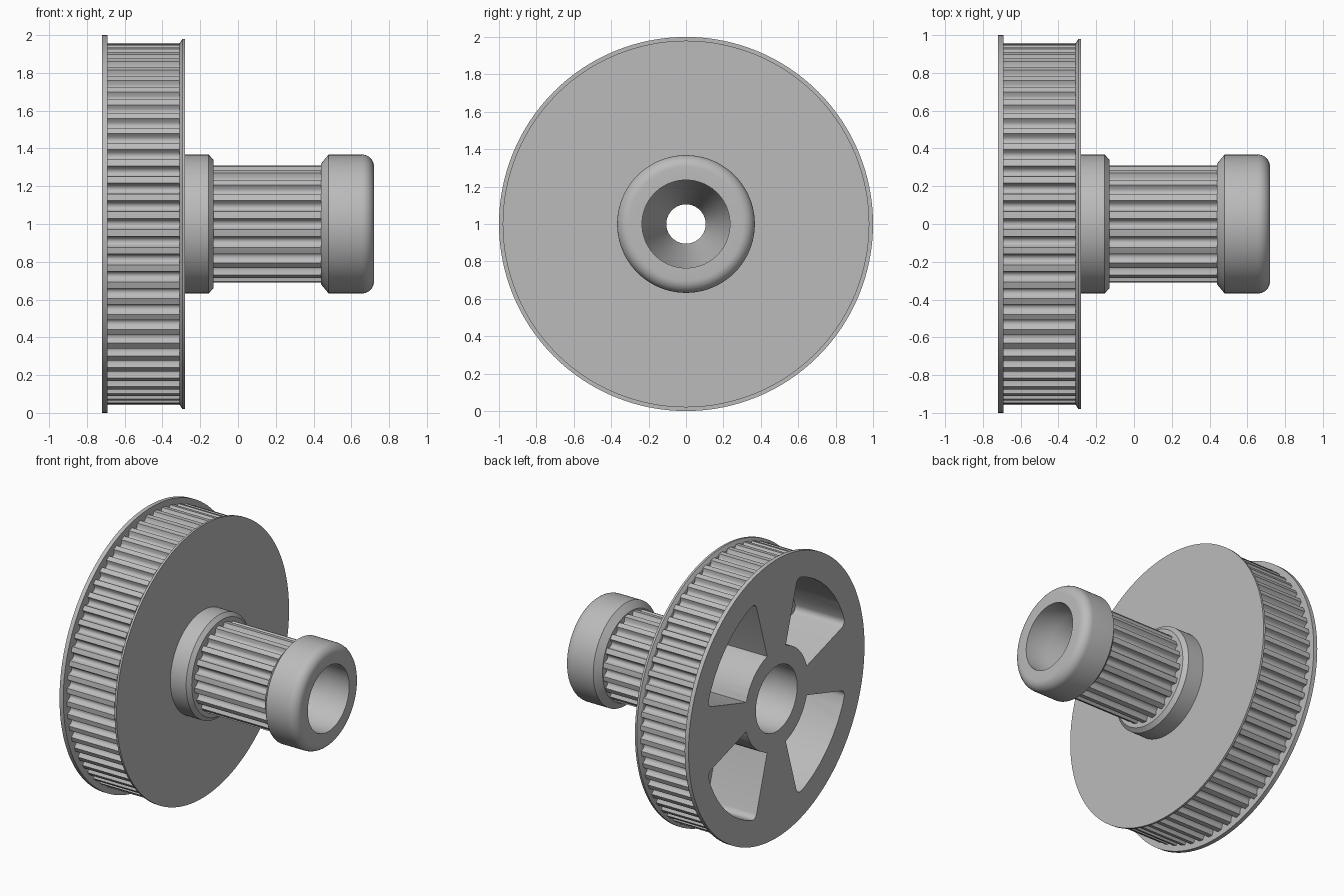
import bpy, bmesh, math

cube = bpy.data.objects.get("Cube")
if cube:
    bpy.data.objects.remove(cube, do_unlink=True)

grey = bpy.data.materials.new("plain grey")
grey.use_nodes = True
tone = (0.5, 0.5, 0.5, 1)
grey.diffuse_color = tone
grey.node_tree.nodes["Principled BSDF"].inputs["Base Color"].default_value = tone

BORE, NECK = 0.235, 0.105


def polar(x, r, a):
    """Point around the axle, which runs along x at height 1."""
    return (x, r * math.cos(a), 1 + r * math.sin(a))


def finish(name, bm):
    bmesh.ops.recalc_face_normals(bm, faces=bm.faces)
    mesh = bpy.data.meshes.new(name)
    bm.to_mesh(mesh)
    bm.free()
    mesh.materials.append(grey)
    obj = bpy.data.objects.new(name, mesh)
    bpy.context.collection.objects.link(obj)
    return obj


def skin(name, loops):
    """Join matching closed loops of points into a closed ring."""
    bm = bmesh.new()
    rings = [[bm.verts.new(p) for p in loop] for loop in loops]
    count = len(rings[0])
    for i, ring in enumerate(rings):
        nxt = rings[(i + 1) % len(rings)]
        for j in range(count):
            k = (j + 1) % count
            bm.faces.new((ring[j], ring[k], nxt[k], nxt[j]))
    return finish(name, bm)


def lathe(name, profile, steps=128):
    angles = [math.tau * i / steps for i in range(steps)]
    return skin(name, [[polar(x, r, a) for a in angles] for x, r in profile])


def toothed_ring(name, x0, x1, r_in, r_out, teeth, depth):
    """Belt teeth: flat lands between round grooves."""
    pitch = math.tau / teeth
    outline = []
    for t in range(teeth):
        for i in range(9):
            s = -1 + i / 4
            dip = depth * math.sqrt(1 - s * s)
            outline.append((pitch * (t + 0.31 * s), r_out - dip))
        outline.append((pitch * (t + 0.5), r_out))
    loops = []
    for x, inner in ((x0, True), (x0, False), (x1, False), (x1, True)):
        loops.append([polar(x, r_in if inner else r, a) for a, r in outline])
    return skin(name, loops)


def window_cutter(mid):
    """Wedge with rounded outer corners."""
    half = math.radians(28)
    sweep = [mid - half + 2 * half * i / 8 for i in range(9)]
    outline = [(0.36, a) for a in sweep] + [(0.82, a) for a in reversed(sweep)]
    bm = bmesh.new()
    back = [bm.verts.new(polar(-0.8, r, a)) for r, a in outline]
    front = [bm.verts.new(polar(-0.33, r, a)) for r, a in outline]
    bm.faces.new(back)
    bm.faces.new(front)
    sides = []
    for i in range(len(back)):
        j = (i + 1) % len(back)
        bm.faces.new((back[i], back[j], front[j], front[i]))
    for i in (9, 17):
        sides.append(bm.edges.get((back[i], front[i])))
    bmesh.ops.bevel(bm, geom=sides, offset=0.045, segments=4, profile=0.5,
                    affect='EDGES')
    return finish("window_cutter", bm)


# Large wheel with both flanges and the rear bearing pocket
wheel = lathe("wheel_body", [
    (-0.72, BORE), (-0.72, 1), (-0.69, 1), (-0.69, 0.9), (-0.31, 0.9),
    (-0.31, 0.955), (-0.295, 0.98), (-0.28, 0.98), (-0.28, NECK),
    (-0.30, NECK), (-0.54, BORE)])

# Four windows in the rear face
for n in range(4):
    cutter = window_cutter(math.pi / 4 + n * math.pi / 2)
    mod = wheel.modifiers.new("window", 'BOOLEAN')
    mod.operation = 'DIFFERENCE'
    mod.solver = 'EXACT'
    mod.object = cutter
    bpy.context.view_layer.objects.active = wheel
    bpy.ops.object.modifier_apply(modifier=mod.name)
    bpy.data.objects.remove(cutter, do_unlink=True)

# Hub collar, shaft and rounded end collar with the front bearing pocket
fillet = [(0.655 + 0.065 * math.sin(a), 0.303 + 0.065 * math.cos(a))
          for a in (math.pi / 2 * i / 8 for i in range(9))]
shaft = lathe("shaft_and_collars", [
    (-0.28, NECK), (-0.28, 0.368), (-0.155, 0.368), (-0.13, 0.34),
    (-0.13, 0.26), (0.44, 0.26), (0.44, 0.32), (0.48, 0.368)]
    + fillet + [(0.72, BORE), (0.54, BORE), (0.30, NECK)])

# Belt teeth
wheel_teeth = toothed_ring("wheel_teeth", -0.69, -0.31, 0.89, 0.96, 64, 0.037)
pinion_teeth = toothed_ring("pinion_teeth", -0.13, 0.44, 0.25, 0.312, 20, 0.037)

bpy.ops.object.select_all(action='DESELECT')
for obj in (wheel, shaft, wheel_teeth, pinion_teeth):
    obj.select_set(True)
bpy.context.view_layer.objects.active = wheel
bpy.ops.object.shade_smooth_by_angle(angle=math.radians(30))
